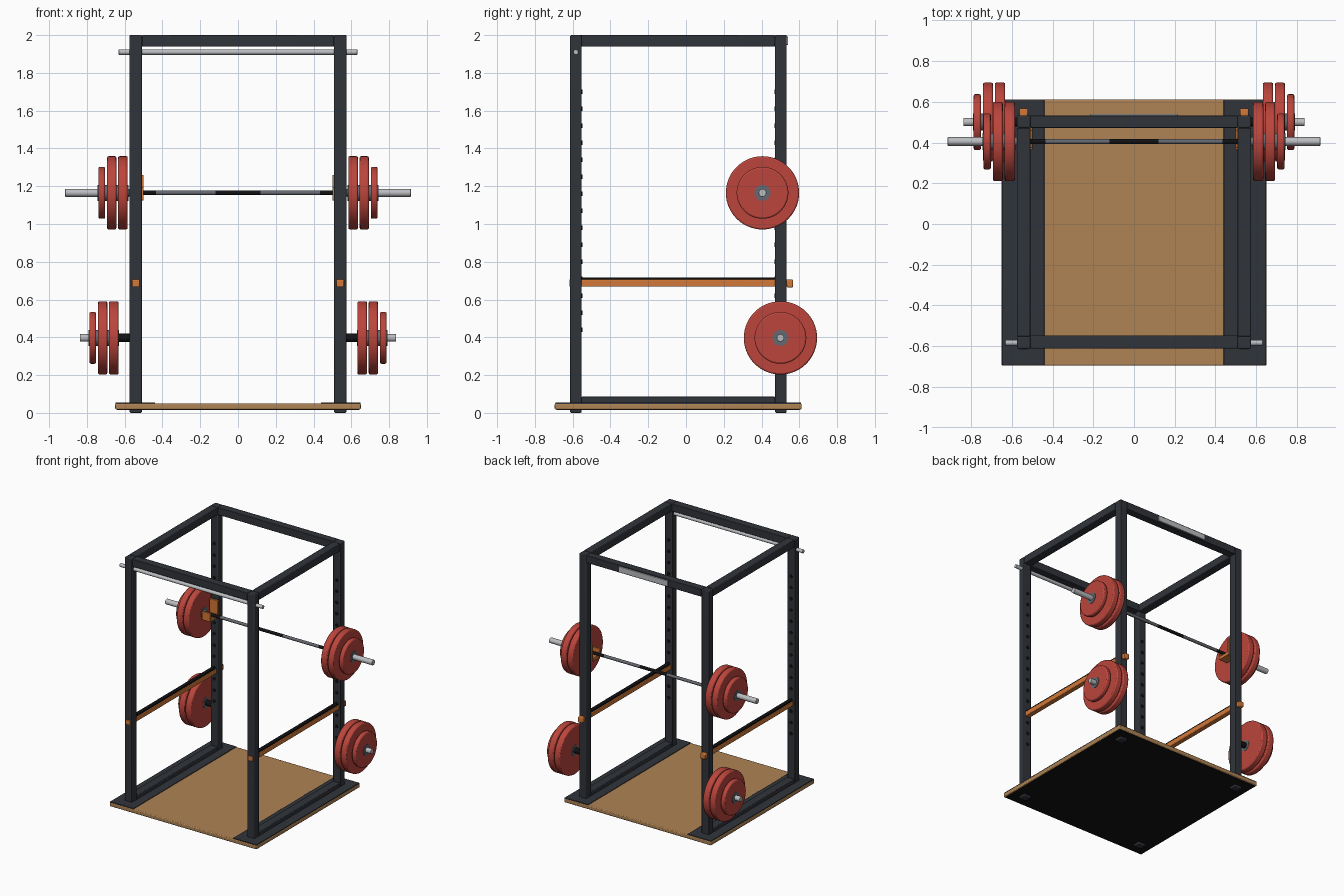
import bpy, math
from mathutils import Vector

if "Cube" in bpy.data.objects:
    bpy.data.objects.remove(bpy.data.objects["Cube"])


def material(name, rgb):
    m = bpy.data.materials.new(name)
    m.diffuse_color = (*rgb, 1)
    m.use_nodes = True
    m.node_tree.nodes["Principled BSDF"].inputs["Base Color"].default_value = m.diffuse_color
    return m


STEEL = material("dark_steel", (0.03, 0.034, 0.042))
BLACK = material("black", (0.006, 0.006, 0.007))
ORANGE = material("orange", (0.65, 0.19, 0.04))
RED = material("red_rubber", (0.5, 0.06, 0.045))
WOOD = material("wood", (0.43, 0.23, 0.09))
CHROME = material("chrome", (0.5, 0.51, 0.53))
GREY = material("grey_steel", (0.13, 0.14, 0.16))


def finish(ob, name, mat, bevel, segments=2):
    ob.name = name
    ob.data.materials.append(mat)
    if bevel:
        b = ob.modifiers.new("bevel", 'BEVEL')
        b.width = bevel
        b.segments = segments
        b.limit_method = 'ANGLE'
    bpy.ops.object.shade_smooth_by_angle(angle=math.radians(35))
    return ob


def box(name, lo, hi, mat, bevel=0.004):
    lo, hi = Vector(lo), Vector(hi)
    bpy.ops.mesh.primitive_cube_add(size=1, location=(lo + hi) / 2)
    ob = bpy.context.object
    ob.scale = hi - lo
    bpy.ops.object.transform_apply(location=False, rotation=False, scale=True)
    return finish(ob, name, mat, bevel)


def rod(name, a, b, r, mat, sides=24, bevel=0.0):
    a, b = Vector(a), Vector(b)
    bpy.ops.mesh.primitive_cylinder_add(vertices=sides, radius=r, depth=(b - a).length,
                                        location=(a + b) / 2)
    ob = bpy.context.object
    ob.rotation_euler = (b - a).to_track_quat('Z', 'Y').to_euler()
    return finish(ob, name, mat, bevel)


def xrod(name, x0, x1, y, z, r, mat, sides=24, bevel=0.0):
    return rod(name, (x0, y, z), (x1, y, z), r, mat, sides, bevel)


def sbox(name, s, x0, x1, y0, y1, z0, z1, mat, bevel=0.004):
    xs = sorted((s * x0, s * x1))
    return box(name, (xs[0], y0, z0), (xs[1], y1, z1), mat, bevel)


X0, X1 = 0.509, 0.574            # upright inner and outer faces
XC = (X0 + X1) / 2
FRONT, REAR = (-0.613, -0.553), (0.472, 0.533)
BAR_Y, BAR_Z = 0.405, 1.165


def plate_stack(name, s, start, y, z):
    # two large plates, one small plate and a hub disc
    for i, (off, w, r) in enumerate(((0, 0.051, 0.194), (0.06, 0.049, 0.194),
                                     (0.119, 0.036, 0.137))):
        xrod(f"{name}_plate_{i + 1}", s * (start + off), s * (start + off + w),
             y, z, r, RED, 56, 0.008)
    xrod(f"{name}_hub", s * (start - 0.003), s * (start + 0.159), y, z, 0.042, GREY, 32)


# platform
box("platform", (-0.65, -0.695, 0.018), (0.65, 0.612, 0.05), WOOD, 0.006)
box("platform_underside", (-0.64, -0.685, 0.015), (0.64, 0.602, 0.02), BLACK, 0)

# top cross beams
box("front_top_beam", (-X0, FRONT[0] + 0.002, 1.94), (X0, FRONT[1] + 0.006, 2.0), STEEL)
box("rear_top_beam", (-X0, REAR[0], 1.94), (X0, REAR[1], 2.0), STEEL)
box("rear_name_plate", (-0.215, 0.53, 1.948), (0.215, 0.54, 1.992), CHROME, 0.002)

# pull-up bar
xrod("pull_up_bar", -0.632, 0.632, -0.583, 1.91, 0.014, CHROME, 24, 0.002)

for s, side in ((-1, "left"), (1, "right")):
    # frame
    for (y0, y1), end in ((FRONT, "front"), (REAR, "rear")):
        sbox(f"{side}_{end}_upright", s, X0, X1, y0, y1, 0, 2.0, STEEL, 0.006)
        # adjustment holes on the facing sides
        face, d = (y1, 1) if end == "front" else (y0, -1)
        for i in range(15):
            z = 0.44 + 0.09 * i
            rod(f"{side}_{end}_hole_{i + 1}", (s * XC, face - d * 0.004, z),
                (s * XC, face + d * 0.004, z), 0.013, BLACK, 16)
    sbox(f"{side}_top_beam", s, X0, X1, FRONT[1], REAR[0], 1.94, 2.0, STEEL)
    sbox(f"{side}_base_rail", s, X0, X1, FRONT[1], REAR[0], 0.045, 0.086, STEEL)
    sbox(f"{side}_floor_mat", s, 0.44, 0.648, -0.692, 0.609, 0.045, 0.055, STEEL, 0.002)

    # safety bar with dark pad and end stops
    sbox(f"{side}_safety_bar", s, XC - 0.02, XC + 0.02, -0.617, 0.54, 0.668, 0.706, ORANGE)
    sbox(f"{side}_safety_pad", s, XC - 0.016, XC + 0.016, FRONT[1], REAR[0], 0.70, 0.717, BLACK, 0.003)
    sbox(f"{side}_safety_stop", s, XC - 0.021, XC + 0.021, REAR[1], 0.567, 0.664, 0.706, ORANGE, 0.006)

    # bar hook
    sbox(f"{side}_hook_back", s, 0.499, X1, 0.458, 0.474, 1.125, 1.26, ORANGE, 0.003)
    sbox(f"{side}_hook_shelf", s, 0.499, X1, 0.368, 0.46, 1.125, 1.152, ORANGE, 0.003)
    sbox(f"{side}_hook_lip", s, 0.499, X1, 0.363, 0.377, 1.125, 1.195, ORANGE, 0.003)

    # barbell half
    xrod(f"{side}_bar_shaft", s * 0.12, s * 0.435, BAR_Y, BAR_Z, 0.012, GREY)
    xrod(f"{side}_bar_neck", s * 0.435, s * 0.58, BAR_Y, BAR_Z, 0.012, BLACK)
    xrod(f"{side}_bar_sleeve", s * 0.575, s * 0.915, BAR_Y, BAR_Z, 0.021, CHROME, 24, 0.002)
    plate_stack(f"{side}_barbell", s, 0.584, BAR_Y, BAR_Z)

    # plate storage peg
    xrod(f"{side}_peg_root", s * 0.57, s * 0.64, 0.50, 0.397, 0.022, BLACK)
    xrod(f"{side}_storage_peg", s * 0.62, s * 0.837, 0.50, 0.397, 0.02, CHROME, 24, 0.002)
    plate_stack(f"{side}_storage", s, 0.632, 0.50, 0.397)

xrod("bar_centre_grip", -0.12, 0.12, BAR_Y, BAR_Z, 0.0122, BLACK)
